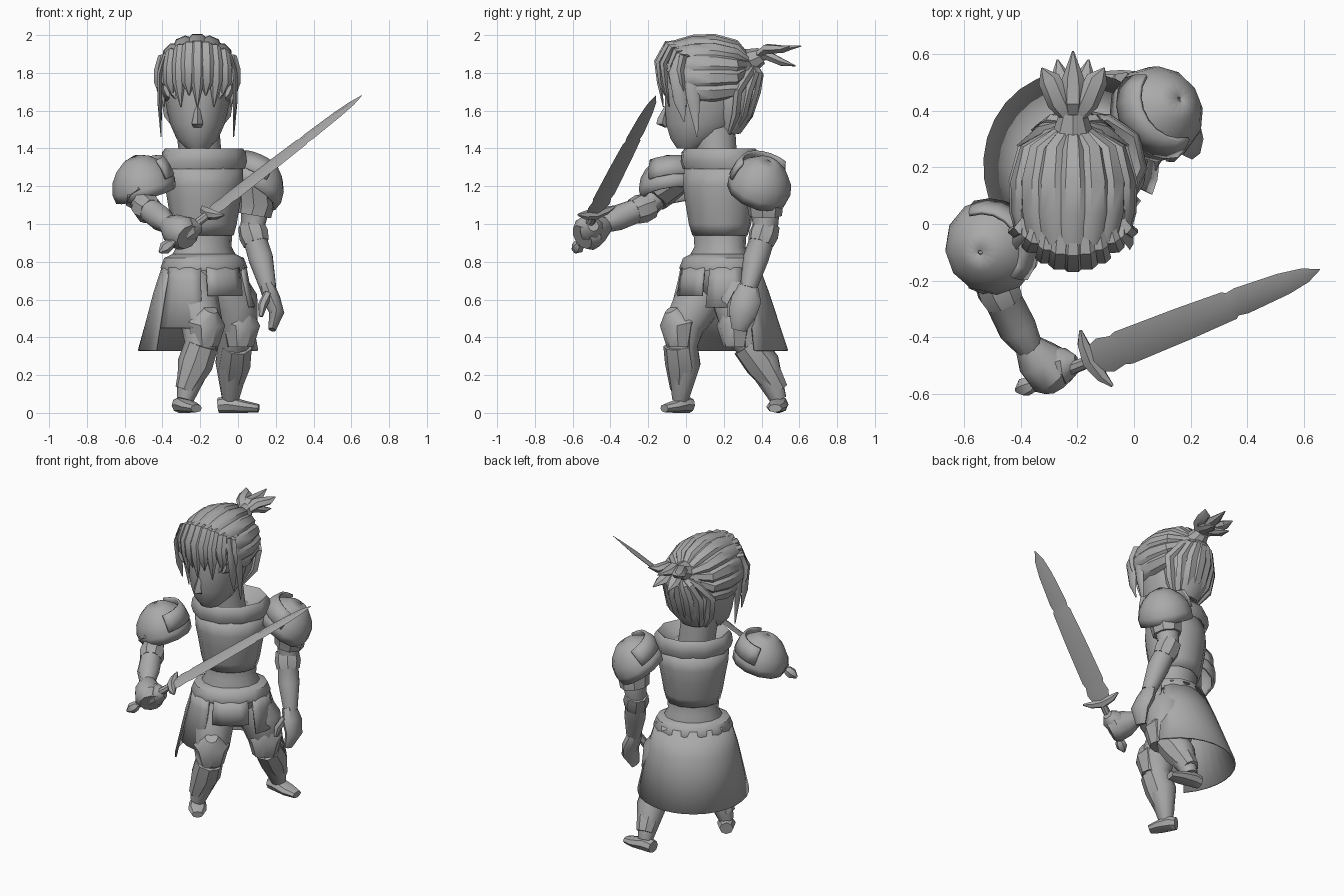
import bpy, bmesh
from math import sin, cos, radians
from mathutils import Vector, Matrix

if "Cube" in bpy.data.objects:
    bpy.data.objects.remove(bpy.data.objects["Cube"])

stone = bpy.data.materials.new("stone_grey")
stone.use_nodes = True
stone.diffuse_color = (0.4, 0.4, 0.4, 1)
stone.node_tree.nodes["Principled BSDF"].inputs["Base Color"].default_value = (0.4, 0.4, 0.4, 1)

UP = Vector((0, 0, 1))
SIDE = Vector((1, 0, 0))
DEPTH = Vector((0, 1, 0))
TURN = Matrix.Rotation(radians(35), 3, "Z")      # the body is turned, the head is not
BODY = Vector((-0.18, 0.18, 0))
HIP_SIDE = TURN @ SIDE
HIP_DEPTH = TURN @ DEPTH


def local(x, y, z):
    return BODY + TURN @ Vector((x, y, z))


def tube(name, points, radii, hint=SIDE, sides=10, axis=None, arc=None, cap=True, thick=0):
    """Loft elliptical rings along a path; an arc in degrees gives an open shell."""
    points = [Vector(p) for p in points]
    radii = [r if isinstance(r, tuple) else (r, r) for r in radii]
    bm = bmesh.new()
    rings = []
    count = sides + 1 if arc else sides
    for i, (p, (a, b)) in enumerate(zip(points, radii)):
        t = axis or points[min(i + 1, len(points) - 1)] - points[max(i - 1, 0)]
        t = t.normalized()
        u = (hint - t * hint.dot(t)).normalized()
        v = t.cross(u)
        start, end = arc or (0, 360)
        angles = [radians(start + (end - start) * k / sides) for k in range(count)]
        rings.append([bm.verts.new(p + u * a * cos(g) + v * b * sin(g)) for g in angles])
    for low, high in zip(rings, rings[1:]):
        for k in range(sides):
            j = (k + 1) % count
            bm.faces.new((low[k], low[j], high[j], high[k]))
    if cap and not arc:
        bm.faces.new(rings[0][::-1])
        bm.faces.new(rings[-1])
    bmesh.ops.recalc_face_normals(bm, faces=bm.faces)
    mesh = bpy.data.meshes.new(name)
    bm.to_mesh(mesh)
    bm.free()
    mesh.materials.append(stone)
    obj = bpy.data.objects.new(name, mesh)
    bpy.context.collection.objects.link(obj)
    if thick:
        shell = obj.modifiers.new("thickness", "SOLIDIFY")
        shell.thickness = thick
    bpy.ops.object.select_all(action="DESELECT")
    obj.select_set(True)
    bpy.context.view_layer.objects.active = obj
    bpy.ops.object.shade_smooth_by_angle(angle=radians(40))


def stack(name, levels, **options):
    """Loft turned body rings given as height, half width, half depth."""
    tube(name, [local(0, 0, z) for z, a, b in levels], [(a, b) for z, a, b in levels],
         hint=HIP_SIDE, axis=UP, **options)


# Torso, breastplate, collar and belt
stack("torso", [(0.62, .1, .09), (0.7, .2, .16), (0.8, .2, .165), (0.88, .155, .125),
                (1.0, .16, .135), (1.15, .18, .155), (1.33, .17, .14)], sides=14)
stack("breastplate", [(0.94, .165, .14), (1.0, .18, .16), (1.12, .2, .18), (1.2, .215, .19),
                      (1.3, .22, .178)], sides=12, cap=False, thick=.015)
stack("collar", [(1.29, .23, .185), (1.33, .242, .2), (1.38, .235, .195), (1.4, .22, .175),
                 (1.36, .17, .13), (1.32, .1, .1)], sides=10, cap=False)
stack("belt", [(0.75, .238, .195), (0.77, .244, .2), (0.82, .225, .18), (0.84, .18, .145)], sides=14)

# Skirt behind, hip plates in front
stack("back_skirt", [(0.8, .228, .185), (0.64, .275, .252), (0.33, .342, .37)],
      sides=16, arc=(-2, 186), thick=.01)
for name, arc, low, flare in (("right_hip_plate", (184, 236), 0.45, .31), ("left_hip_plate", (304, 352), 0.56, .28),
                              ("front_hip_plate", (244, 296), 0.62, .255)):
    stack(name, [(0.77, .24, .195), (0.7, .252, .21), (low, flare, flare - .035)],
          sides=4, arc=arc, thick=.012)

# Legs
legs = {
    "right": [local(-.1, -.02, .7), (-.23, .06, .58), (-.19, -.01, .46), (-.2, -.02, .36),
              (-.23, -.01, .26), (-.28, -.03, .07)],
    "left": [local(.1, 0, .7), (-.02, .27, .58), (-.005, .29, .46), (-.02, .34, .36),
             (-.03, .41, .26), (-.04, .49, .07)],
}
toes = {"right": Vector((.57, -.82, 0)), "left": Vector((.98, -.12, 0))}
strides = {"right": .14, "left": .18}
for which, path in legs.items():
    path = [Vector(p) for p in path]
    toe = toes[which].normalized()
    front = -HIP_DEPTH
    tube(which + "_leg", path, [.13, .13, .11, .085, .09, .045], hint=HIP_SIDE)
    knee = path[2] + front * .03
    tube(which + "_knee_guard", [knee + UP * .09 + front * .05, knee + UP * .02, knee - UP * .11],
         [(.04, .04), (.11, .105), (.075, .065)], hint=HIP_SIDE, sides=8)
    tube(which + "_shin_guard", [path[3] + front * .02, path[4] + front * .015, path[5] + UP * .05],
         [.085, .09, .055], hint=HIP_SIDE, sides=8)
    heel = path[5] - toe * .065
    foot = [Vector((heel.x, heel.y, h)) + toe * d * strides[which]
            for d, h in ((0, .04), (.3, .045), (.8, .032), (1.2, .024))]
    tube(which + "_foot", foot, [(.042, .04), (.052, .045), (.056, .032), (.036, .022)],
         hint=toe.cross(UP), sides=8)

# Arms
arms = {
    "right": [local(-.33, -.02, 1.26), (-.53, -.14, 1.18), (-.49, -.21, 1.09), (-.41, -.37, 1.03),
              (-.36, -.45, .99)],
    "left": [local(.32, 0, 1.26), (.1, .42, 1.12), (.075, .42, .97), (.12, .37, .82), (.16, .33, .66)],
}
for which, path in arms.items():
    path = [Vector(p) for p in path]
    tube(which + "_arm", path, [.085, .085, .065, .068, .045], hint=HIP_DEPTH)
    bend = (path[3] - path[2]).normalized()
    tube(which + "_elbow_cuff", [path[2] - bend * .03, path[2] + bend * .03, path[2] + bend * .08],
         [.07, .08, .07], hint=HIP_DEPTH, sides=8)
    tube(which + "_sleeve", [path[0], path[1], path[1].lerp(path[2], .5)], [.09, .1, .09],
         hint=HIP_DEPTH, sides=8)

# Shoulder shells, each with an upright flange beside the neck
shoulders = {"right": (Vector((-.5, -.08, 1.2)), Vector((-.25, -.12, .9)), 270),
             "left": (Vector((.08, .39, 1.2)), Vector((.48, .3, .8)), 90)}
for which, (base, out, inward) in shoulders.items():
    out.normalize()
    tube(which + "_shoulder_shell", [base + out * h for h in (-.05, .0, .06, .11, .15, .17)],
         [.165, .172, .155, .12, .07, .01], hint=HIP_DEPTH, sides=12, cap=False, thick=.015)
    tube(which + "_shoulder_flange", [base + out * h for h in (.02, .08, .13)],
         [.175, .165, .145], hint=HIP_DEPTH, sides=8, arc=(inward - 75, inward + 75), thick=.015)

# Hands
tube("right_hand", [(-.38, -.42, 1.0), (-.34, -.475, .975), (-.29, -.52, .95), (-.265, -.55, .93)],
     [.045, .08, .095, .07], sides=10)
tube("right_fingers", [(-.3, -.5, .96), (-.24, -.5, .98), (-.2, -.49, .99)], [.07, .065, .03], sides=8)
tube("left_hand", [(.15, .33, .68), (.18, .32, .6), (.205, .3, .53), (.18, .28, .44)],
     [(.05, .04), (.08, .045), (.075, .04), (.04, .02)], hint=DEPTH, sides=8)
tube("left_thumb", [(.16, .27, .63), (.13, .24, .57), (.12, .23, .51)], [.025, .025, .012], sides=6)

# Sword
pommel, tip = Vector((-.41, -.585, .855)), Vector((.655, -.16, 1.68))
across = Vector((.49, -.85, -.19))


def along(f):
    return pommel.lerp(tip, f)


blade = [(.25, .05), (.29, .068), (.33, .058), (.35, .066), (.55, .062), (.7, .055), (.71, .046),
         (.74, .052), (.88, .042), (.95, .028), (1, .002)]
tube("blade", [along(f) for f, w in blade], [(w, .014 if f < .95 else .002) for f, w in blade],
     hint=across, sides=4)
tube("grip", [along(f) for f in (.03, .12, .25)], [.02, .024, .022], hint=across, sides=8)
tube("pommel", [along(f) for f in (-.005, .02, .045, .06)], [.008, .034, .03, .015], hint=across, sides=6)
lean = (tip - pommel).normalized()
tube("guard", [along(.24) + across * s * .115 + lean * s * s * .03 for s in (-1, -.6, 0, .6, 1)],
     [.006, .022, .032, .022, .006], hint=lean, sides=6)

# Neck, head and face
MID = -.215
tube("neck", [(-.19, .17, 1.28), (MID, .15, 1.52)], [.11, .115])
skull = [(.02, 1.4, .06, .07), (.05, 1.45, .11, .135), (.085, 1.53, .145, .195), (.09, 1.62, .165, .205),
         (.09, 1.72, .18, .205), (.09, 1.84, .165, .19), (.1, 1.94, .09, .1)]
tube("head", [(MID, y, z) for y, z, a, b in skull], [(a, b) for y, z, a, b in skull], axis=UP, sides=14)
tube("nose", [(MID, -.1, 1.63), (MID, -.12, 1.56), (MID, -.125, 1.53), (MID, -.1, 1.51)],
     [(.01, .01), (.024, .03), (.03, .032), (.02, .01)], axis=UP, sides=4)

# Hair: cap, swept locks, nape locks, fringe and tail
bun = Vector((MID, .36, 1.84))
tube("hair_cap", [(MID, y, 1.78) for y in (-.06, .04, .14, .24, .33, .37)],
     [(.165, .165), (.19, .19), (.195, .195), (.175, .17), (.11, .11), (.02, .02)], sides=16)
tube("nape_hair", [(MID, .22, 1.48), (MID, .245, 1.57), (MID, .245, 1.7), (MID, .25, 1.82)],
     [(.09, .07), (.14, .11), (.165, .13), (.12, .1)], axis=UP, sides=12)
for i in range(11):
    g = radians(-25 + 23 * i)
    ray = Vector((cos(g), 0, sin(g)))
    path = [Vector((MID, y, 1.78)) + ray * r for y, r in ((-.07, .18), (.04, .2), (.15, .202), (.26, .175))]
    tube("swept_lock", path + [bun], [(.04, .012), (.05, .026), (.052, .028), (.04, .026), (.02, .02)],
         hint=ray.cross(DEPTH), sides=6)
for i in range(-3, 4):
    x = i / 3
    q = x * x
    tube("nape_lock", [(MID + .09 * x, .27 - .04 * q, 1.48), (MID + .14 * x, .335 - .07 * q, 1.58),
                       (MID + .155 * x, .375 - .1 * q, 1.7), (MID + .1 * x, .39 - .06 * q, 1.79), bun],
         [(.012, .01), (.038, .025), (.045, .025), (.035, .025), (.02, .02)], sides=6)
for i in range(9):
    u = (i - 4) / 4
    q = u * u
    tube("fringe_lock", [(MID + .15 * u, .02, 1.965 - .08 * q), (MID + .175 * u, -.1 + .08 * q, 1.95 - .07 * q),
                         (MID + .19 * u, -.15 + .12 * q, 1.86 - .05 * q),
                         (MID + .195 * u, -.14 + .12 * q, 1.75), (MID + .175 * u, -.12 + .12 * q, 1.62 + .06 * (i % 2))],
         [(.025, .015), (.036, .024), (.04, .022), (.034, .016), (.003, .003)], sides=6)
for s in (-1, 1):
    for y, low in ((-.03, 1.54), (.04, 1.46)):
        tube("side_lock", [(MID + .17 * s, y, 1.9), (MID + .2 * s, y - .02, 1.8),
                           (MID + .2 * s, y, 1.65), (MID + .192 * s, y + .02, low)],
             [(.02, .012), (.042, .015), (.034, .014), (.003, .003)], hint=DEPTH, sides=6)
tube("hair_tie", [(MID, .33, 1.86), (MID, .4, 1.89)], [.07, .045], sides=8)
for i in range(5):
    u = (i - 2) / 2
    lift = .035 * (-1) ** i
    tube("tail_lock", [(MID, .36, 1.88), (MID + .05 * u, .43, 1.91 + lift * .5),
                       (MID + .085 * u, .51, 1.89 + lift), (MID + .11 * u, .61 - .06 * abs(u), 1.89 + lift * 1.5)],
         [(.025, .02), (.042, .028), (.04, .022), (.003, .003)], sides=6)
